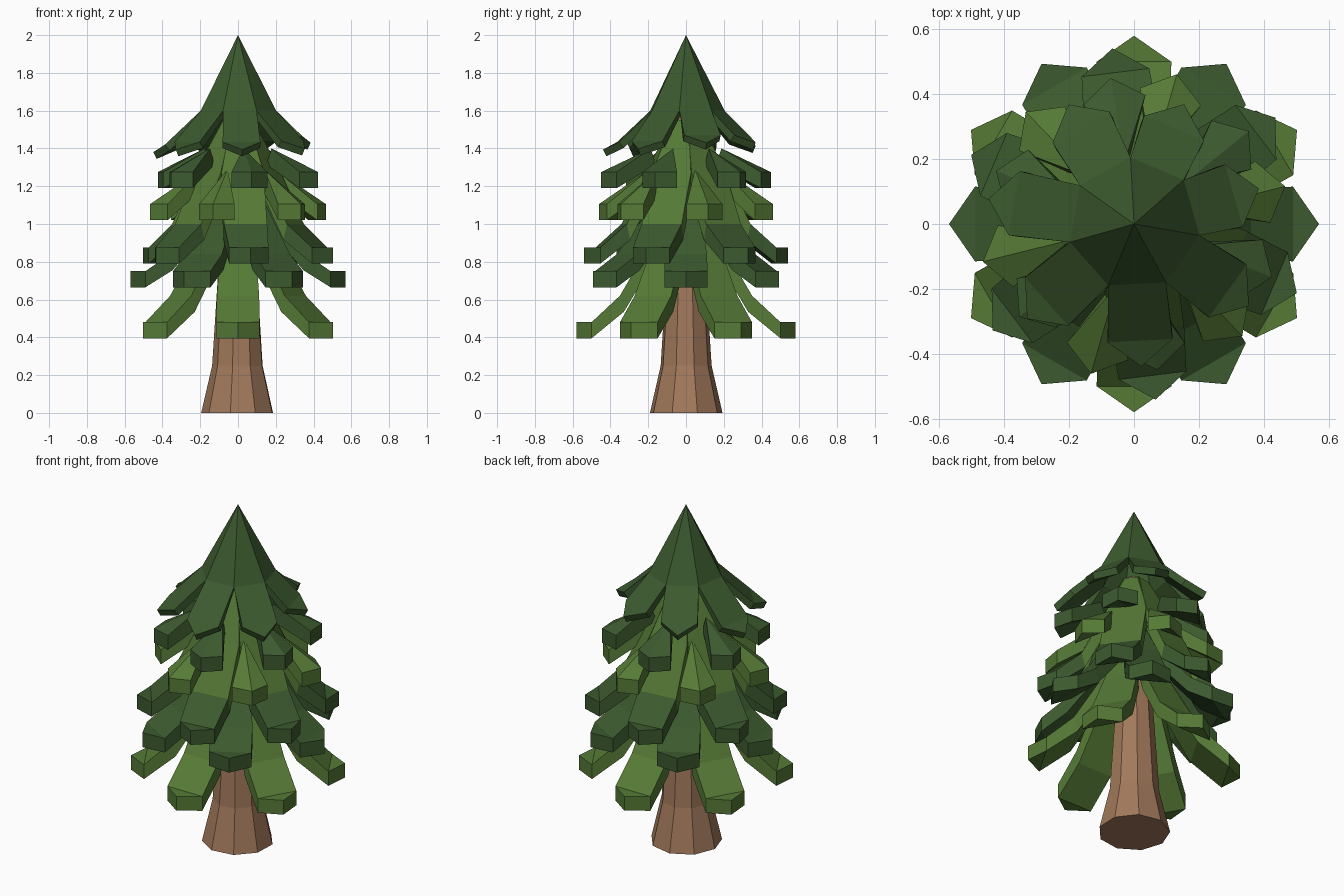
import bpy, bmesh, math
from mathutils import Vector

if "Cube" in bpy.data.objects:
    bpy.data.objects.remove(bpy.data.objects["Cube"])


def material(name, rgb):
    m = bpy.data.materials.new(name)
    m.diffuse_color = (*rgb, 1)
    m.use_nodes = True
    m.node_tree.nodes["Principled BSDF"].inputs["Base Color"].default_value = m.diffuse_color
    return m


BARK = material("brown bark", (0.36, 0.19, 0.105))
DARK = material("dark green", (0.045, 0.102, 0.028))
LIGHT = material("light green", (0.092, 0.195, 0.037))
T = 0.085  # bough thickness


def finish(bm, name, *mats):
    bmesh.ops.recalc_face_normals(bm, faces=bm.faces)
    me = bpy.data.meshes.new(name)
    bm.to_mesh(me)
    bm.free()
    for m in mats:
        me.materials.append(m)
    ob = bpy.data.objects.new(name, me)
    bpy.context.collection.objects.link(ob)
    return ob


def polar(angle, r, side, z):
    """Point at distance r along a direction, shifted sideways."""
    c, s = math.cos(angle), math.sin(angle)
    return Vector((r * c - side * s, r * s + side * c, z))


# Trunk: nine-sided, flared at the foot
bm = bmesh.new()
rings = []
for r, z in [(0.195, 0), (0.137, 0.25), (0.105, 0.75), (0.05, 1.57)]:
    rings.append([bm.verts.new(polar(math.radians(-102 + 40 * i), r, 0, z)) for i in range(9)])
for a, b in zip(rings, rings[1:]):
    for i in range(9):
        j = (i + 1) % 9
        bm.faces.new((a[i], a[j], b[j], b[i]))
bm.faces.new(rings[0])
bm.faces.new(rings[-1])
finish(bm, "trunk", BARK)


# One drooping bough: slab through (radius, height, half width) stations, blunt pointed end
def bough(bm, angle, stations, reach):
    rows = []
    edge = stations[-1][1]
    for r, z, w in stations:
        ri = max(r - min(0.025, 0.15 * (z - edge)), 0.02)
        row = [polar(angle, r, -w, z), polar(angle, r, w, z),
               polar(angle, ri, w, z - T), polar(angle, ri, -w, z - T)]
        rows.append([bm.verts.new(p) for p in row])
    for a, b in zip(rows, rows[1:]):
        for i in range(4):
            j = (i + 1) % 4
            bm.faces.new((a[i], a[j], b[j], b[i]))
    bm.faces.new(rows[0])
    e = rows[-1]
    top = bm.verts.new(polar(angle, reach, 0, edge))
    bot = bm.verts.new(polar(angle, reach, 0, edge - T))
    bm.faces.new((e[0], e[1], top))
    bm.faces.new((e[2], e[3], bot))
    bm.faces.new((e[1], e[2], bot, top))
    bm.faces.new((e[3], e[0], top, bot))


# Short wedge: ridged triangle poking out of the boughs
def wedge(bm, angle, peak_r, peak_z, reach, low, half):
    edge = low + T
    outline = [(peak_r, 0, peak_z), (reach * 0.85, -half, edge), (reach, 0, edge), (reach * 0.85, half, edge)]
    up = [bm.verts.new(polar(angle, *p)) for p in outline]
    dn = [bm.verts.new(polar(angle, r - (0.03 if i == 0 else 0), s, z - T)) for i, (r, s, z) in enumerate(outline)]
    for v in (up, dn):
        bm.faces.new((v[0], v[1], v[2]))
        bm.faces.new((v[0], v[2], v[3]))
    for i in range(4):
        j = (i + 1) % 4
        bm.faces.new((up[i], up[j], dn[j], dn[i]))


# Long boughs: name, first angle, reach, stations
tiers = [
    ("lowest_boughs", 30, 0.58,
     [(0.07, 1.15, 0.04), (0.21, 0.86, 0.095), (0.35, 0.62, 0.112), (0.50, 0.48, 0.115)]),
    ("lower_boughs", 0, 0.57,
     [(0.08, 1.25, 0.04), (0.22, 1.02, 0.09), (0.36, 0.84, 0.11), (0.49, 0.75, 0.115)]),
    ("middle_boughs", 37, 0.545,
     [(0.07, 1.55, 0.045), (0.20, 1.27, 0.113), (0.33, 1.0, 0.115), (0.47, 0.875, 0.105)]),
]
for name, start, reach, stations in tiers:
    bm = bmesh.new()
    for k in range(6):
        bough(bm, math.radians(start + 60 * k), stations, reach)
    # Lowest boughs are all light, lower all dark, middle light above their bend
    for f in bm.faces:
        z = max(v.co.z for v in f.verts)
        light = name == "lowest_boughs" or (name == "middle_boughs" and z > 1.05)
        f.material_index = 1 if light else 0
    finish(bm, name, DARK, LIGHT)

# Two rows of wedges above
for name, mat, start, args in [
    ("upper_wedges", LIGHT, 14, (0.20, 1.29, 0.48, 1.02, 0.098)),
    ("top_wedges", DARK, 39, (0.19, 1.40, 0.455, 1.19, 0.097)),
]:
    bm = bmesh.new()
    for k in range(6):
        wedge(bm, math.radians(start + 60 * k), *args)
    finish(bm, name, mat)

# Crown: seven-sided cone with a leaf of varying length hanging from each side
bm = bmesh.new()
step = 2 * math.pi / 7
first = math.radians(93)
apex = bm.verts.new((0, 0, 2))
ring = [bm.verts.new(polar(first + step * i, 0.205, 0, 1.6)) for i in range(7)]
for i, reach in enumerate([0.42, 0.455, 0.44, 0.44, 0.435, 0.40, 0.40]):
    a, b = ring[i], ring[(i + 1) % 7]
    bm.faces.new((apex, a, b))
    mid = first + step * (i + 0.5)
    z = 1.385 + (0.45 - reach) * 0.9
    c = bm.verts.new(polar(mid, reach - 0.08, -0.1, z + 0.04))
    d = bm.verts.new(polar(mid, reach - 0.08, 0.1, z + 0.04))
    tip = bm.verts.new(polar(mid, reach, 0, z))
    bm.faces.new((a, c, d, b))
    bm.faces.new((c, tip, d))
crown = finish(bm, "crown", DARK)
solid = crown.modifiers.new("thickness", 'SOLIDIFY')
solid.thickness = 0.04
solid.offset = -1
